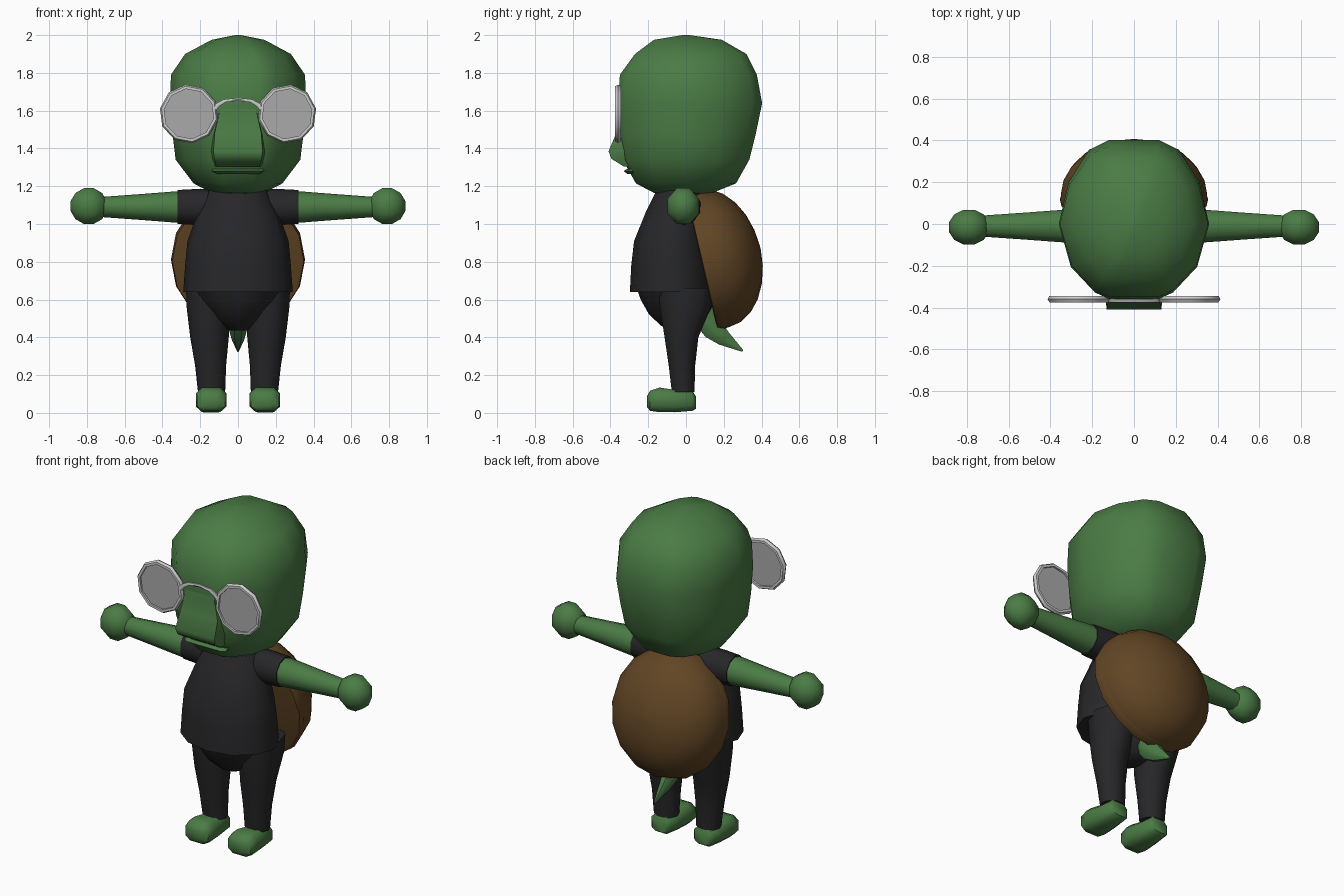
import bpy, bmesh, math
from mathutils import Vector

if "Cube" in bpy.data.objects:
    bpy.data.objects.remove(bpy.data.objects["Cube"])


def material(name, rgb):
    m = bpy.data.materials.new(name)
    m.diffuse_color = (*rgb, 1)
    m.use_nodes = True
    m.node_tree.nodes["Principled BSDF"].inputs["Base Color"].default_value = m.diffuse_color
    return m


GREEN = material("skin", (0.07, 0.2, 0.06))
BLACK = material("cloth", (0.02, 0.02, 0.022))
BROWN = material("shell", (0.12, 0.06, 0.018))
LENS = material("lens", (0.4, 0.4, 0.4))


def loft(name, rings, mat=None, angle=50, closed=False):
    """Skin a list of equal-length point rings; cap the ends unless closed."""
    bm = bmesh.new()
    vs = [[bm.verts.new(p) for p in r] for r in rings]
    n = len(vs[0])
    pairs = list(zip(vs, vs[1:])) + ([(vs[-1], vs[0])] if closed else [])
    for a, b in pairs:
        for i in range(n):
            j = (i + 1) % n
            bm.faces.new((a[i], a[j], b[j], b[i]))
    if not closed:
        bm.faces.new(vs[0])
        bm.faces.new(vs[-1])
    bmesh.ops.recalc_face_normals(bm, faces=bm.faces)
    me = bpy.data.meshes.new(name)
    bm.to_mesh(me)
    bm.free()
    me.shade_smooth()
    me.set_sharp_from_angle(angle=math.radians(angle))
    ob = bpy.data.objects.new(name, me)
    bpy.context.collection.objects.link(ob)
    if mat:
        me.materials.append(mat)
    return ob


def circle(n, phase=0.5):
    return [(math.cos(2 * math.pi * (i + phase) / n), math.sin(2 * math.pi * (i + phase) / n)) for i in range(n)]


def oval_z(z, hx, yf, yb, cx=0, n=12):
    """Horizontal oval between a front and a back y."""
    return [(cx + hx * c, (yf + yb) / 2 + (yb - yf) / 2 * s, z) for c, s in circle(n, 0)]


def oval_x(x, ry, rz, cy=-0.01, cz=1.09, n=10):
    return [(x, cy + ry * c, cz + rz * s) for c, s in circle(n)]


# Head: one plan outline scaled per height
half = [(0.33, 1), (0.6, 0.88), (0.87, 0.5), (1, 0), (0.84, -0.57), (0.52, -0.91), (0.33, -1)]
plan = half + [(-x, y) for x, y in reversed(half)]
levels = [(1.15, 0.06, -0.08, 0.08), (1.165, 0.14, -0.17, 0.14), (1.215, 0.235, -0.265, 0.265),
          (1.34, 0.33, -0.335, 0.335), (1.48, 0.347, -0.355, 0.37), (1.64, 0.36, -0.36, 0.403),
          (1.79, 0.355, -0.35, 0.375), (1.9, 0.28, -0.27, 0.32), (1.975, 0.14, -0.17, 0.19),
          (2.0, 0.015, -0.02, 0.02)]
loft("head", [[(hx * x, (yb if y > 0 else -yf) * y, z) for x, y in plan]
              for z, hx, yf, yb in levels], GREEN)

# Snout and lower lip
snout = [(1.65, 0.09, -0.35), (1.58, 0.115, -0.365), (1.48, 0.14, -0.37), (1.385, 0.148, -0.41),
         (1.345, 0.142, -0.395), (1.305, 0.13, -0.33)]
loft("snout", [[(-w, -0.28, z), (-w * 0.88, y, z), (w * 0.88, y, z), (w, -0.28, z)]
               for z, w, y in snout], GREEN)
lip = [(1.29, 0.135, -0.315), (1.28, 0.138, -0.33), (1.265, 0.11, -0.31)]
loft("lower_lip", [[(-w, -0.2, z), (-w, y + 0.02, z), (-w * 0.8, y, z), (w * 0.8, y, z),
                    (w, y + 0.02, z), (w, -0.2, z)] for z, w, y in lip], GREEN)

# Shirt and pelvis
shirt = [(0.64, 0.29, -0.297, 0.14), (0.78, 0.28, -0.29, 0.13), (0.91, 0.268, -0.275, 0.11),
         (1.07, 0.21, -0.21, 0.1), (1.19, 0.155, -0.15, 0.1)]
loft("shirt", [oval_z(*r) for r in shirt], BLACK)
pelvis = [(0.66, 0.25, -0.26, 0.15), (0.6, 0.215, -0.24, 0.15), (0.52, 0.155, -0.195, 0.13),
          (0.46, 0.09, -0.13, 0.09), (0.435, 0.05, -0.08, 0.05)]
loft("pelvis", [oval_z(*r) for r in pelvis], BLACK)

# Tail
tail = [((0.08, 0.53), 0.07), ((0.14, 0.45), 0.065), ((0.2, 0.395), 0.045), ((0.3, 0.328), 0.006)]
loft("tail", [[(r * 0.75 * c, y + r * s * 0.6, z + r * s * 0.8) for c, s in circle(8)]
              for (y, z), r in tail], GREEN)

# Shell: dome with a rim band, tilted back
along = Vector((0, 0.227, -0.974))
out = Vector((0, 0.974, 0.227))
centre = Vector((0, 0.135, 0.815))
profile = [(0.9, -0.055), (0.98, -0.05), (1.0, -0.015), (0.985, 0.0), (0.985, 0.01)]
profile += [(0.985 * math.cos(a), 0.01 + 0.255 * math.sin(a))
            for a in (math.pi / 2 * k / 6 for k in range(1, 6))] + [(0.03, 0.265)]
loft("shell", [[centre + out * d + along * (0.378 * r * s) + Vector((0.355 * r * c, 0, 0))
                for c, s in circle(16, 0)] for r, d in profile], BROWN)

for side, m in (("left", 1), ("right", -1)):
    # Arms
    loft(side + "_sleeve", [oval_x(m * x, r, r * 1.06) for x, r in
                            ((0.12, 0.09), (0.22, 0.09), (0.32, 0.085))], BLACK)
    loft(side + "_arm", [oval_x(m * x, r, r) for x, r in
                         ((0.28, 0.083), (0.34, 0.082), (0.52, 0.068), (0.74, 0.052))], GREEN)
    hand = [(0.79 - 0.1 * math.cos(a), 0.1 * math.sin(a))
            for a in (math.radians(d) for d in (12, 45, 75, 105, 135, 165))]
    loft(side + "_hand", [oval_x(m * x, r * 0.93, r * 1.06, -0.015, 1.095, 8)
                          for x, r in hand], GREEN)

    # Legs
    leg = [(0.66, 0.115, -0.15, 0.15, 0.16), (0.56, 0.114, -0.145, 0.14, 0.158),
           (0.4, 0.102, -0.118, 0.07, 0.151), (0.25, 0.082, -0.095, 0.052, 0.145),
           (0.11, 0.072, -0.078, 0.048, 0.14)]
    loft(side + "_leg", [oval_z(z, hx, yf, yb, m * cx, 10) for z, hx, yf, yb, cx in leg], BLACK)

    # Feet
    foot = [(0.052, 0.05, 0.02, 0.09), (0.035, 0.066, 0.008, 0.118), (-0.06, 0.075, 0, 0.125),
            (-0.14, 0.085, 0, 0.138), (-0.19, 0.078, 0.008, 0.12), (-0.207, 0.045, 0.03, 0.09)]
    box = [(math.copysign(abs(c) ** 0.6, c), math.copysign(abs(s) ** 0.7, s)) for c, s in circle(8)]
    loft(side + "_foot", [[(m * 0.142 + w * c, y, (lo + hi) / 2 + (hi - lo) / 2 * s)
                           for c, s in box] for y, w, lo, hi in foot], GREEN)

    # Spectacle rims and lenses
    cx, cz, rim = m * 0.26, 1.583, circle(10, 0.3)
    band = [(0.133, -0.375), (0.148, -0.375), (0.156, -0.36), (0.148, -0.345), (0.133, -0.345)]
    loft(side + "_rim", [[(cx + m * r * c, y, cz + r * s) for c, s in rim]
                         for r, y in band], closed=True)
    loft(side + "_lens", [[(cx + m * 0.137 * c, y, cz + 0.137 * s) for c, s in rim]
                          for y in (-0.364, -0.356)], LENS)

# Bridge
arch = [(-0.125, 1.61), (-0.105, 1.632), (-0.07, 1.652), (0, 1.66), (0.07, 1.652), (0.105, 1.632), (0.125, 1.61)]
loft("bridge", [[(x * (1 + 0.08 * c), -0.368 + 0.009 * s, z + 0.009 * c) for c, s in circle(6)]
                for x, z in arch])
